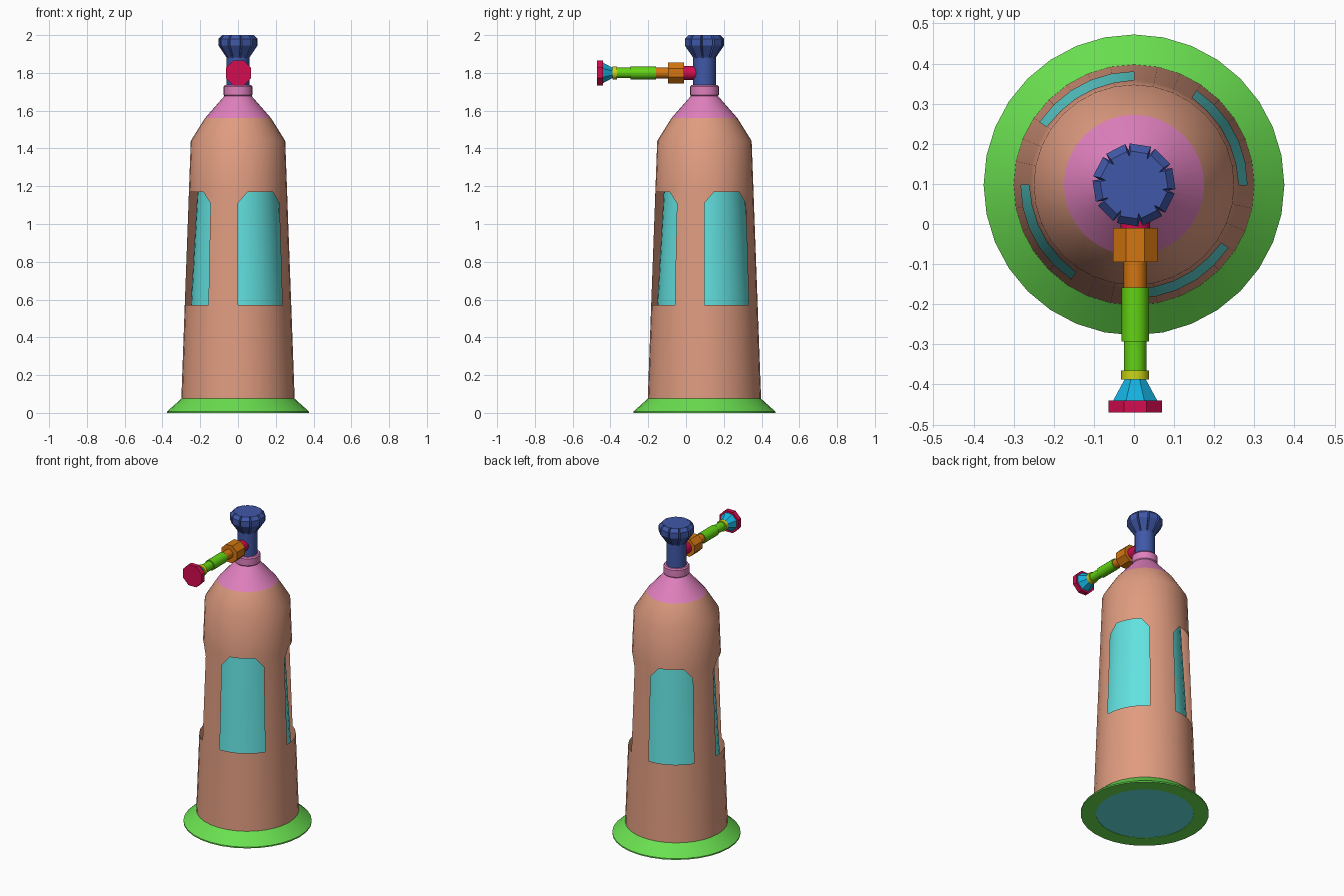
import bpy, bmesh, math

cube = bpy.data.objects.get("Cube")
if cube:
    bpy.data.objects.remove(cube)

CY = 0.0975      # the bottle axis sits behind the origin
NOZZLE_Z = 1.80


def material(name, *rgb):
    lin = [((c / 255 + 0.055) / 1.055) ** 2.4 for c in rgb] + [1.0]
    m = bpy.data.materials.new(name)
    m.use_nodes = True
    m.diffuse_color = lin
    m.node_tree.nodes["Principled BSDF"].inputs["Base Color"].default_value = lin
    return m


TAN = material("tan", 224, 156, 128)
PINK = material("pink", 224, 128, 190)
GREEN = material("leaf green", 106, 224, 80)
AQUA = material("aqua", 98, 226, 224)
BLUE = material("blue", 64, 88, 168)
RED = material("crimson", 212, 12, 78)
ORANGE = material("orange", 212, 118, 16)
LIME = material("lime", 98, 212, 18)
YELLOW = material("yellow green", 204, 214, 22)
SKY = material("sky blue", 20, 176, 222)


def circle(sides, offset=0.0):
    """Unit cross-section as (angle, radius factor) pairs."""
    return [(2 * math.pi * (i + offset) / sides, 1.0) for i in range(sides)]


def upright(r, a, h):
    return (r * math.cos(a), CY + r * math.sin(a), h)


def forward(r, a, h):
    return (0.003 + r * math.cos(a), h, NOZZLE_Z + r * math.sin(a))


def finish(bm, name, mat, smooth):
    mesh = bpy.data.meshes.new(name)
    bm.to_mesh(mesh)
    bm.free()
    mesh.materials.append(mat)
    obj = bpy.data.objects.new(name, mesh)
    bpy.context.collection.objects.link(obj)
    if smooth:
        bpy.ops.object.select_all(action="DESELECT")
        obj.select_set(True)
        bpy.context.view_layer.objects.active = obj
        bpy.ops.object.shade_smooth_by_angle(angle=math.radians(smooth))
    return obj


def loft(name, mat, profile, section, place=upright, caps=True, loop=False,
         smooth=35, keep=None):
    """Sweep a (radius, height) profile round a section.
    keep(column, row) returns the corner indices to build, or None to skip."""
    bm = bmesh.new()
    rings = [[bm.verts.new(place(r * f, a, h)) for a, f in section]
             for r, h in profile]
    n = len(section)
    pairs = list(zip(rings, rings[1:] + rings[:1]))
    for row, (low, high) in enumerate(pairs if loop else pairs[:-1]):
        for i in range(n):
            j = (i + 1) % n
            quad = [low[i], low[j], high[j], high[i]]
            corners = keep(i, row) if keep else range(4)
            if corners:
                bm.faces.new([quad[c] for c in corners])
    if caps:
        bm.faces.new(rings[0])
        bm.faces.new(rings[-1])
    if not keep:
        bmesh.ops.recalc_face_normals(bm, faces=bm.faces)
    return finish(bm, name, mat, smooth)


# Outer shell with four windows, each with clipped top corners
def window_rule(column, row):
    k = column % 8
    if k > 4 or row not in (1, 2):
        return range(4)
    if row == 2 and k == 0:
        return (0, 2, 3)
    if row == 2 and k == 4:
        return (1, 2, 3)
    return None


round32 = circle(32)
loft("outer_shell", TAN,
     [(0.30, 0.075), (0.282, 0.57), (0.262, 1.11), (0.26, 1.17),
      (0.25, 1.44), (0.175, 1.56)],
     round32, caps=False, smooth=45, keep=window_rule)

# Inner tank seen through the windows and from below
loft("inner_tank", AQUA, [(0.285, 0.002), (0.25, 0.57), (0.215, 1.17), (0.20, 1.42)],
     round32)

# Flared foot ring
loft("foot_ring", GREEN, [(0.285, 0), (0.375, 0), (0.375, 0.008), (0.30, 0.075),
                          (0.285, 0.075)],
     round32, caps=False, loop=True)

# Neck cone and collar
loft("neck", PINK, [(0.175, 1.56), (0.07, 1.68)], round32, caps=False)
loft("collar", PINK, [(0.07, 1.675), (0.076, 1.683), (0.076, 1.727), (0.07, 1.735)],
     circle(24))

# Valve stem and ribbed knob
loft("valve_stem", BLUE, [(0.06, 1.73), (0.06, 1.90)], circle(16))
ribs = []
for i in range(10):
    mid = 2 * math.pi * (i + 0.25) / 10
    ribs += [(mid - 0.26, 1.0), (mid + 0.26, 1.0), (mid + math.pi / 10, 0.84)]
loft("valve_knob", BLUE, [(0.06, 1.88), (0.104, 1.945), (0.104, 1.98), (0.085, 2.0)],
     ribs, smooth=0)

# Nozzle parts from the valve outward: name, colour, sides, (radius, y) profile
round12, octagon = circle(12), circle(8, 0.5)
for name, mat, section, profile in [
    ("nozzle_joint", RED, round12, [(0.037, 0.06), (0.037, -0.012)]),
    ("nozzle_nut", ORANGE, octagon, [(0.06, -0.01), (0.06, -0.095)]),
    ("nozzle_pipe", ORANGE, round12, [(0.029, -0.09), (0.029, -0.16)]),
    ("nozzle_grip", LIME, round12, [(0.034, -0.158), (0.034, -0.293)]),
    ("nozzle_tube", LIME, round12, [(0.028, -0.29), (0.028, -0.368)]),
    ("nozzle_band", YELLOW, round12, [(0.035, -0.365), (0.035, -0.388)]),
    ("nozzle_horn", SKY, octagon, [(0.027, -0.385), (0.06, -0.441)]),
    ("nozzle_rim", RED, octagon, [(0.072, -0.44), (0.072, -0.47)]),
]:
    loft(name, mat, profile, section, place=forward,
         smooth=35 if section is round12 else 0)
